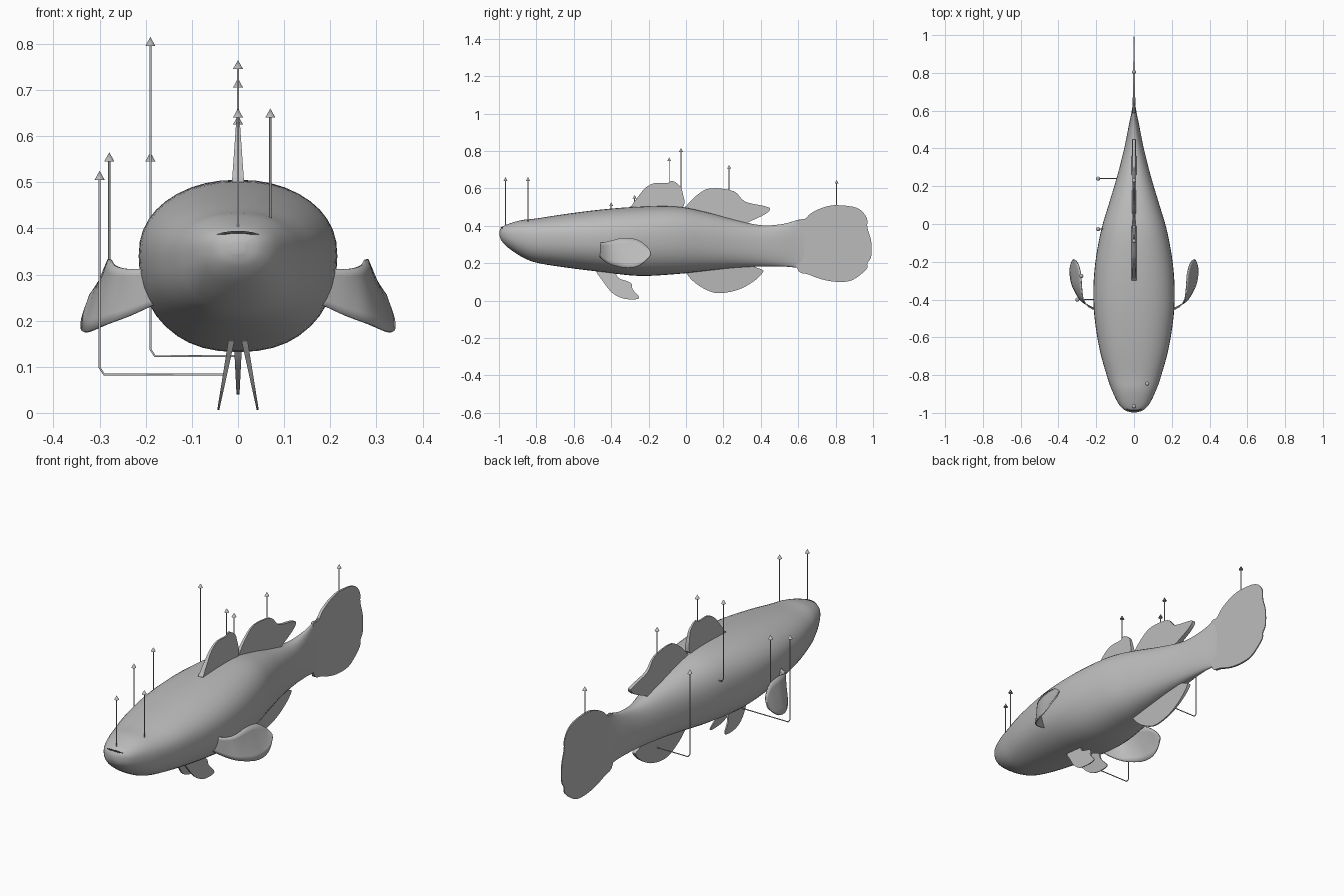
import bpy, bmesh
from math import cos, sin, pi
from mathutils import Vector

cube = bpy.data.objects.get("Cube")
if cube:
    bpy.data.objects.remove(cube, do_unlink=True)


def material(name, value):
    mat = bpy.data.materials.new(name)
    mat.use_nodes = True
    colour = (value, value, value, 1)
    mat.diffuse_color = colour
    mat.node_tree.nodes["Principled BSDF"].inputs["Base Color"].default_value = colour
    return mat


GREY = material("plain grey", 0.5)
DARK = material("dark grey", 0.06)


def spline(points, steps, closed=False):
    """Smooth curve through points of any dimension."""
    n = len(points)
    pick = (lambda i: points[i % n]) if closed else (lambda i: points[min(max(i, 0), n - 1)])
    out = []
    for i in range(n if closed else n - 1):
        a, b, c, d = (pick(i + k) for k in (-1, 0, 1, 2))
        for s in range(steps):
            t = s / steps
            out.append([q + t * (r - p) / 2 + t * t * (2 * p - 5 * q + 4 * r - u) / 2
                        + t ** 3 * (3 * q - p - 3 * r + u) / 2
                        for p, q, r, u in zip(a, b, c, d)])
    if not closed:
        out.append(list(points[-1]))
    return out


def finish(name, bm, mat=GREY, angle=0.8):
    bmesh.ops.recalc_face_normals(bm, faces=bm.faces)
    mesh = bpy.data.meshes.new(name)
    bm.to_mesh(mesh)
    bm.free()
    mesh.materials.append(mat)
    obj = bpy.data.objects.new(name, mesh)
    bpy.context.collection.objects.link(obj)
    bpy.ops.object.select_all(action="DESELECT")
    obj.select_set(True)
    bpy.context.view_layer.objects.active = obj
    bpy.ops.object.shade_smooth_by_angle(angle=angle)
    return obj


def loft(bm, rings, cap=True):
    loops = [[bm.verts.new(p) for p in ring] for ring in rings]
    for a, b in zip(loops, loops[1:]):
        for i in range(len(a)):
            j = (i + 1) % len(a)
            bm.faces.new((a[i], a[j], b[j], b[i]))
    if cap:
        bm.faces.new(loops[0])
        bm.faces.new(loops[-1])


# Body: y, top, bottom, widest height, half width
stations = [
    (-0.997, 0.372, 0.345, 0.36, 0.015), (-0.985, 0.393, 0.318, 0.36, 0.05),
    (-0.95, 0.41, 0.282, 0.355, 0.083), (-0.88, 0.43, 0.235, 0.345, 0.117),
    (-0.80, 0.439, 0.203, 0.34, 0.145), (-0.65, 0.462, 0.178, 0.34, 0.185),
    (-0.45, 0.487, 0.153, 0.34, 0.213), (-0.25, 0.502, 0.132, 0.34, 0.21),
    (-0.05, 0.503, 0.142, 0.34, 0.178), (0.1, 0.475, 0.158, 0.33, 0.135),
    (0.25, 0.435, 0.174, 0.31, 0.09), (0.4, 0.403, 0.182, 0.295, 0.052),
    (0.52, 0.41, 0.182, 0.295, 0.028), (0.6, 0.432, 0.175, 0.3, 0.012),
    (0.66, 0.44, 0.17, 0.3, 0.004)]


def bulge(v):
    return (1 if v > 0 else -1) * abs(v) ** 0.87


rings = []
for y, top, low, mid, w in spline(stations, 5):
    ring = []
    for k in range(40):
        c, s = bulge(cos(k * pi / 20)), bulge(sin(k * pi / 20))
        ring.append((w * c, y, mid + s * (top - mid if s > 0 else mid - low)))
    rings.append(ring)
bm = bmesh.new()
loft(bm, rings)
finish("body", bm)


# Flat fins: outline in y and z, with a centre and a half thickness by position
def fin(name, outline, half, centre=lambda z: 0.0):
    pts = spline(outline, 4, closed=True)
    bm = bmesh.new()
    loft(bm, [[(centre(z) + side * half(y, z), y, z) for y, z in pts] for side in (-1, 1)])
    return finish(name, bm, angle=0.6)


fin("front_dorsal_fin",
    [(-0.28, 0.49), (-0.285, 0.515), (-0.26, 0.55), (-0.22, 0.60), (-0.17, 0.628),
     (-0.10, 0.628), (-0.075, 0.64), (-0.04, 0.62), (-0.02, 0.585), (-0.03, 0.49)],
    lambda y, z: 0.003 + 0.07 * (0.645 - z))
fin("rear_dorsal_fin",
    [(0.0, 0.485), (0.005, 0.51), (0.06, 0.565), (0.13, 0.60), (0.255, 0.585), (0.315, 0.53),
     (0.42, 0.505), (0.45, 0.49), (0.42, 0.46), (0.335, 0.42), (0.3, 0.4), (0.15, 0.43)],
    lambda y, z: 0.003 + 0.05 * (0.61 - z))
fin("tail_fin",
    [(0.585, 0.41), (0.63, 0.43), (0.67, 0.468), (0.74, 0.5), (0.81, 0.51), (0.915, 0.495),
     (0.965, 0.445), (0.97, 0.388), (0.99, 0.318), (0.99, 0.235), (0.97, 0.2), (0.963, 0.165),
     (0.89, 0.11), (0.82, 0.1), (0.74, 0.11), (0.66, 0.138), (0.59, 0.18)],
    lambda y, z: 0.002 + 0.014 * (1 - y))
fin("anal_fin",
    [(0.01, 0.16), (0.01, 0.135), (0.055, 0.09), (0.125, 0.05), (0.19, 0.04), (0.285, 0.06),
     (0.365, 0.105), (0.41, 0.15), (0.4, 0.168), (0.3, 0.195), (0.15, 0.185)],
    lambda y, z: 0.003 + 0.05 * (z - 0.035))

for side, label in ((1, "left"), (-1, "right")):
    fin(label + "_pelvic_fin",
        [(-0.48, 0.165), (-0.445, 0.105), (-0.395, 0.042), (-0.33, 0.01), (-0.25, 0.012),
         (-0.285, 0.06), (-0.295, 0.095), (-0.36, 0.12), (-0.385, 0.15)],
        lambda y, z: 0.002 + 0.03 * z,
        lambda z: side * (0.044 - 0.19 * z))

    # Pectoral fin: curved blade between an upper and a lower edge
    upper = spline([(0.19, -0.462, 0.312), (0.24, -0.437, 0.312), (0.268, -0.40, 0.32),
                    (0.277, -0.34, 0.333), (0.283, -0.26, 0.325), (0.30, -0.205, 0.285),
                    (0.32, -0.187, 0.255)], 4)
    lower = spline([(0.18, -0.46, 0.235), (0.235, -0.435, 0.21), (0.285, -0.40, 0.192),
                    (0.325, -0.33, 0.176), (0.338, -0.27, 0.18), (0.337, -0.225, 0.205),
                    (0.325, -0.19, 0.24)], 4)
    bm = bmesh.new()
    rows = []
    for a, b in zip(upper, lower):
        a, b = Vector(a), Vector(b)
        rows.append([bm.verts.new(a.lerp(b, k / 6)) for k in range(7)])
        for v in rows[-1]:
            v.co.x *= side
    for p, q in zip(rows, rows[1:]):
        for k in range(6):
            bm.faces.new((p[k], p[k + 1], q[k + 1], q[k]))
    blade = finish(label + "_pectoral_fin", bm)
    solid = blade.modifiers.new("thickness", "SOLIDIFY")
    solid.thickness, solid.offset = 0.006, 0

    # Eye: shallow dome set into the top of the head
    bm = bmesh.new()
    bmesh.ops.create_uvsphere(bm, u_segments=20, v_segments=10, radius=0.018)
    eye = finish(label + "_eye", bm)
    eye.scale.z = 0.45
    eye.rotation_euler = (0.1, side * 0.45, 0)
    eye.location = (side * 0.07, -0.845, 0.412)


def tube(name, points, radius, mat=GREY):
    curve = bpy.data.curves.new(name, "CURVE")
    curve.dimensions = "3D"
    curve.bevel_depth, curve.bevel_resolution = radius, 1
    curve.use_fill_caps = True
    line = curve.splines.new("POLY")
    line.points.add(len(points) - 1)
    for p, co in zip(line.points, points):
        p.co = (*co, 1)
    curve.materials.append(mat)
    bpy.context.collection.objects.link(bpy.data.objects.new(name, curve))


# Mouth line
tube("mouth", spline([(-0.056, -0.967, 0.382), (-0.03, -0.984, 0.389), (0, -0.988, 0.392),
                      (0.03, -0.984, 0.389), (0.056, -0.967, 0.382)], 4), 0.003, DARK)


# Pointers: thin stems that end in a small upright cone
def pointer(name, path, top):
    x, y, _ = path[-1]
    tube(name + "_stem", path + [(x, y, top - 0.015)], 0.0025)
    bm = bmesh.new()
    bmesh.ops.create_cone(bm, cap_ends=True, segments=12, radius1=0.011, radius2=0, depth=0.02)
    finish(name + "_tip", bm, angle=0.6).location = (x, y, top - 0.01)


for name, x, y, base, top in (
        ("mouth_pointer", 0, -0.965, 0.395, 0.66), ("eye_pointer", 0.07, -0.845, 0.41, 0.66),
        ("front_dorsal_pointer", 0, -0.09, 0.6, 0.765), ("rear_dorsal_pointer", 0, 0.23, 0.56, 0.725),
        ("tail_pointer", 0, 0.805, 0.48, 0.645), ("pectoral_pointer", -0.279, -0.275, 0.32, 0.565)):
    pointer(name, [(x, y, base)], top)
for name, start, x, y, z, top in (
        ("flank_pointer", -0.15, -0.19, -0.027, 0.4, 0.815),
        ("anal_pointer", 0, -0.19, 0.24, 0.123, 0.565),
        ("pelvic_pointer", -0.028, -0.3, -0.4, 0.083, 0.525)):
    pointer(name, [(start, y, z), (x + 0.01, y, z), (x, y, z + 0.015)], top)
